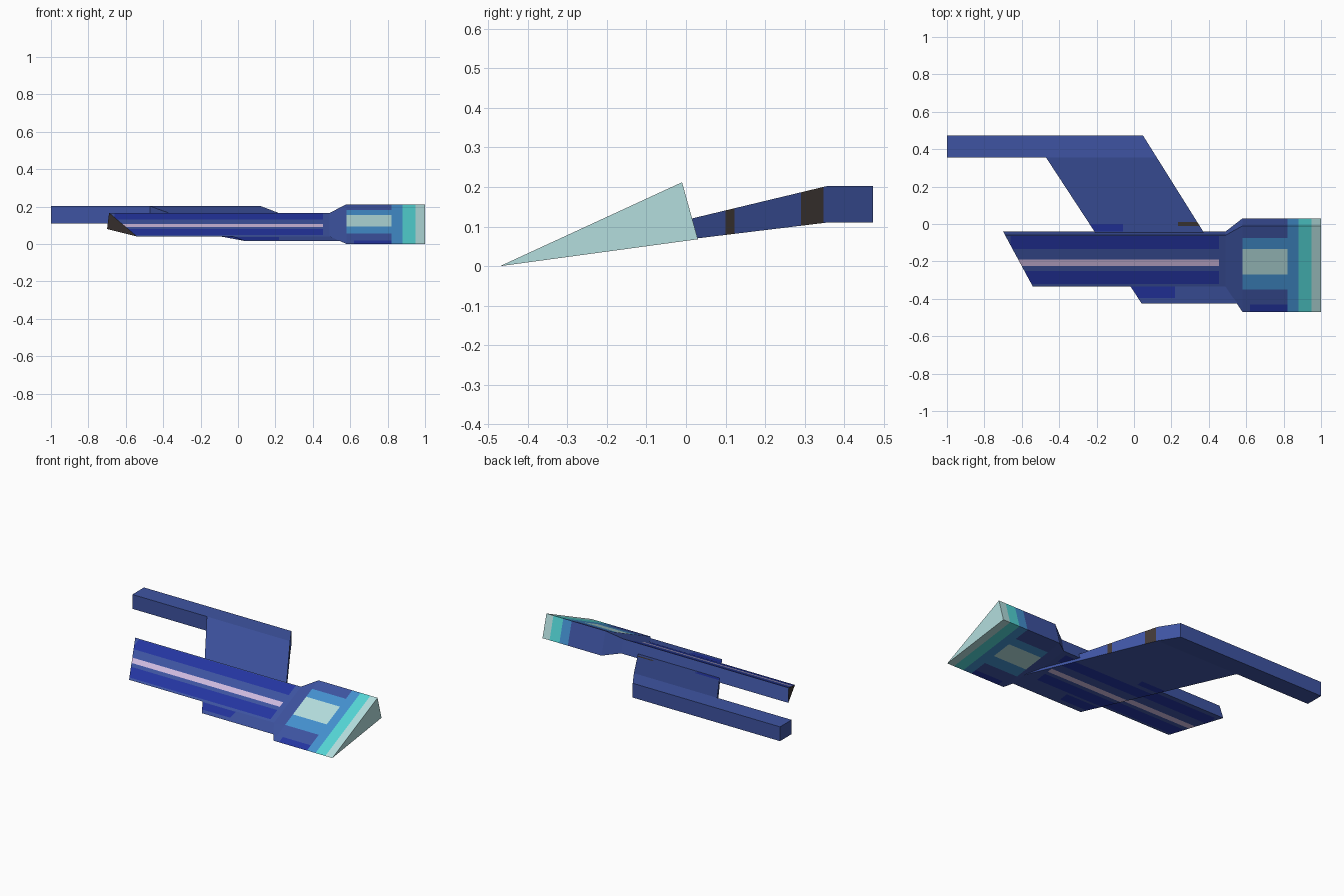
import bpy, bmesh
from mathutils import Vector

if "Cube" in bpy.data.objects:
    bpy.data.objects.remove(bpy.data.objects["Cube"])


def mat(name, r, g, b):
    lin = [((c / 255 + 0.055) / 1.055) ** 2.4 if c > 10 else c / 255 / 12.92 for c in (r, g, b)]
    m = bpy.data.materials.new(name)
    m.diffuse_color = (*lin, 1)
    m.use_nodes = True
    m.node_tree.nodes["Principled BSDF"].inputs["Base Color"].default_value = m.diffuse_color
    return m


MATS = [mat("hull_blue", 62, 84, 162), mat("royal_blue", 36, 53, 162),
        mat("pale_aqua", 180, 222, 222), mat("turquoise", 84, 214, 214),
        mat("mid_blue", 68, 145, 208), mat("stripe_pink", 208, 187, 224),
        mat("dark_brown", 64, 56, 54)]
BLUE, ROYAL, AQUA, TURQ, MID, PINK, BROWN = range(7)


def loft(name, rings, rule, xcuts=(), ycuts=(), drop=None):
    """Join rings of points, cap the ends, cut paint lines, colour faces by rule(centre, normal)."""
    bm = bmesh.new()
    vs = [[bm.verts.new(p) for p in ring] for ring in rings]
    n = len(vs[0])
    for a, b in zip(vs, vs[1:]):
        for i in range(n):
            bm.faces.new((a[i], a[(i + 1) % n], b[(i + 1) % n], b[i]))
    bm.faces.new(vs[0])
    bm.faces.new(vs[-1])
    bmesh.ops.recalc_face_normals(bm, faces=bm.faces)
    for axis, cuts in ((0, xcuts), (1, ycuts)):
        no = Vector((1, 0, 0)) if axis == 0 else Vector((0, 1, 0))
        for c in cuts:
            bmesh.ops.bisect_plane(bm, geom=bm.verts[:] + bm.edges[:] + bm.faces[:],
                                   plane_co=no * c, plane_no=no)
    bm.normal_update()
    if drop:  # remove hidden joint faces
        gone = [f for f in bm.faces if drop(f.calc_center_median(), f.normal)]
        bmesh.ops.delete(bm, geom=gone, context='FACES')
    for f in bm.faces:
        f.material_index = rule(f.calc_center_median(), f.normal)
    me = bpy.data.meshes.new(name)
    bm.to_mesh(me)
    bm.free()
    for m in MATS:
        me.materials.append(m)
    ob = bpy.data.objects.new(name, me)
    bpy.context.collection.objects.link(ob)
    return ob


# Triangular cross-sections (y, z) of the head and of the slimmer tail
HEAD = [(-0.47, 0.0), (-0.01, 0.212), (0.03, 0.068)]
TAIL = [(-0.335, 0.04), (-0.06, 0.166), (-0.04, 0.08)]


def section(pts, x):
    return [(x(y) if callable(x) else x, y, z) for y, z in pts]


def bands(c):
    """Stripe and dark panels that run along the tail."""
    if -0.225 < c.y < -0.19 and -0.62 < c.x < 0.455:
        return PINK
    if -0.66 < c.x < 0.455 and (-0.135 < c.y < -0.065 or -0.32 < c.y < -0.25):
        return ROYAL
    return BLUE


# Head: coloured bands at the nose, pale panel with a blue frame
def head_rule(c, n):
    if c.x > 0.95:
        return AQUA
    if c.x > 0.88:
        return TURQ
    if c.x > 0.82:
        return MID
    if c.x > 0.58 and abs(n.z) > 0.7:
        if -0.27 < c.y < -0.135:
            return AQUA
        if -0.35 < c.y < -0.075:
            return MID
        if c.y < -0.43 and c.x > 0.62:
            return ROYAL
    return BLUE


loft("head", [section(TAIL, 0.49), section(HEAD, 0.58), section(HEAD, 1.0)], head_rule,
     (0.62, 0.82, 0.88, 0.95), (-0.43, -0.35, -0.27, -0.135, -0.075),
     drop=lambda c, n: n.x < -0.99)


# Tail with a slanted brown end
def tail_rule(c, n):
    if n.x < -0.5:
        return BROWN
    return bands(c)


loft("tail", [section(TAIL, lambda y: -0.7 - (y + 0.04) * 0.54), section(TAIL, 0.49)], tail_rule,
     (-0.66, -0.62, 0.455), (-0.32, -0.25, -0.225, -0.19, -0.135, -0.065),
     drop=lambda c, n: n.x > 0.99)


# Swept wing: a wedge passing under the tail
def left_edge(y):
    return -0.47 - (y - 0.355) * 0.655


def right_edge(y):
    return 0.05 + (0.47 - y) * 0.627


def wing_rule(c, n):
    if n.x > 0.5:
        return BROWN if 0.1 < c.y < 0.122 or 0.29 < c.y < 0.347 else BLUE
    if c.y > -0.04:
        if n.z > 0.5 and -0.01 < c.y < 0.012 and 0.235 < c.x:
            return BROWN
        return ROYAL if c.y < 0.0 and c.x < -0.06 else BLUE
    if c.y < -0.335:
        return ROYAL if c.y > -0.395 and c.x < 0.22 else BLUE
    return bands(c)


WING = [(-0.425, 0.015), (0.355, 0.202), (0.355, 0.11)]
loft("wing", [section(WING, left_edge), section(WING, right_edge)], wing_rule,
     (-0.06, 0.22, 0.235, 0.455),
     (-0.395, -0.335, -0.32, -0.25, -0.225, -0.19, -0.135, -0.065, -0.04, -0.01, 0.0, 0.012,
      0.1, 0.122, 0.29, 0.347),
     drop=lambda c, n: n.y > 0.99)

# Long side boom along the wing tip
BOOM = [(0.355, 0.11), (0.355, 0.202), (0.473, 0.202), (0.473, 0.11)]
loft("side_boom", [section(BOOM, -1.0), section(BOOM, right_edge)], lambda c, n: BLUE, (-0.47,),
     drop=lambda c, n: n.y < -0.99 and c.x > -0.47)
